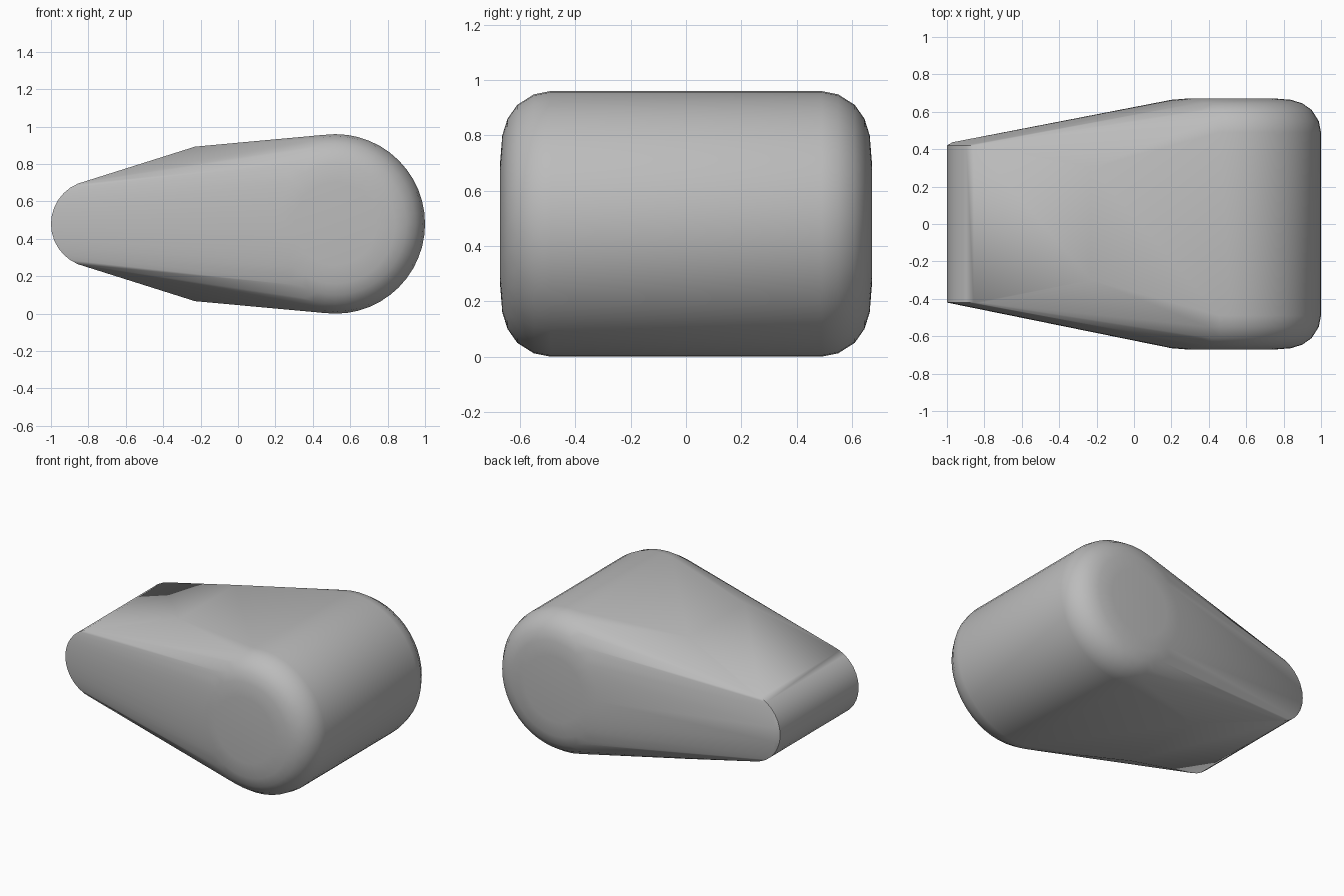
import bpy
import bmesh
import math

if "Cube" in bpy.data.objects:
    bpy.data.objects.remove(bpy.data.objects["Cube"], do_unlink=True)

MID_Z = 0.48


def ring(bm, cx, radius, y, sides):
    """Circle of points around an axis along y."""
    for i in range(sides):
        a = 2 * math.pi * i / sides
        bm.verts.new((cx + radius * math.cos(a), y, MID_Z + radius * math.sin(a)))


bm = bmesh.new()
for side in (-1, 1):
    # Large drum end with a rounded rim: radius, half length
    for radius, y in [(0.48, 0.49), (0.468, 0.55), (0.43, 0.61),
                      (0.38, 0.645), (0.32, 0.664), (0.22, 0.672)]:
        ring(bm, 0.52, radius, side * y, 48)
    # Narrow end with a sharp rim
    ring(bm, -0.767, 0.233, side * 0.42, 32)
    # Shoulder corners between the two ends
    for up in (-1, 1):
        bm.verts.new((-0.23, side * 0.3, MID_Z + up * 0.413))
# Slight chamfer at the back of the narrow end
for up in (-1, 1):
    bm.verts.new((-0.97, 0.437, MID_Z + up * 0.05))

# Stretch one skin over all the sections
hull = bmesh.ops.convex_hull(bm, input=bm.verts)
loose = {v for v in hull["geom_interior"] + hull["geom_unused"]
         if isinstance(v, bmesh.types.BMVert) and not v.link_faces}
bmesh.ops.delete(bm, geom=list(loose), context="VERTS")
bmesh.ops.recalc_face_normals(bm, faces=bm.faces)

mesh = bpy.data.meshes.new("tapered_body")
bm.to_mesh(mesh)
bm.free()
body = bpy.data.objects.new("tapered_body", mesh)
bpy.context.collection.objects.link(body)

# Plain grey finish
grey = bpy.data.materials.new("plain_grey")
grey.use_nodes = True
colour = (0.5, 0.5, 0.5, 1)
grey.diffuse_color = colour
grey.node_tree.nodes["Principled BSDF"].inputs["Base Color"].default_value = colour
mesh.materials.append(grey)

bpy.ops.object.select_all(action="DESELECT")
body.select_set(True)
bpy.context.view_layer.objects.active = body
bpy.ops.object.shade_smooth_by_angle(angle=math.radians(40))
